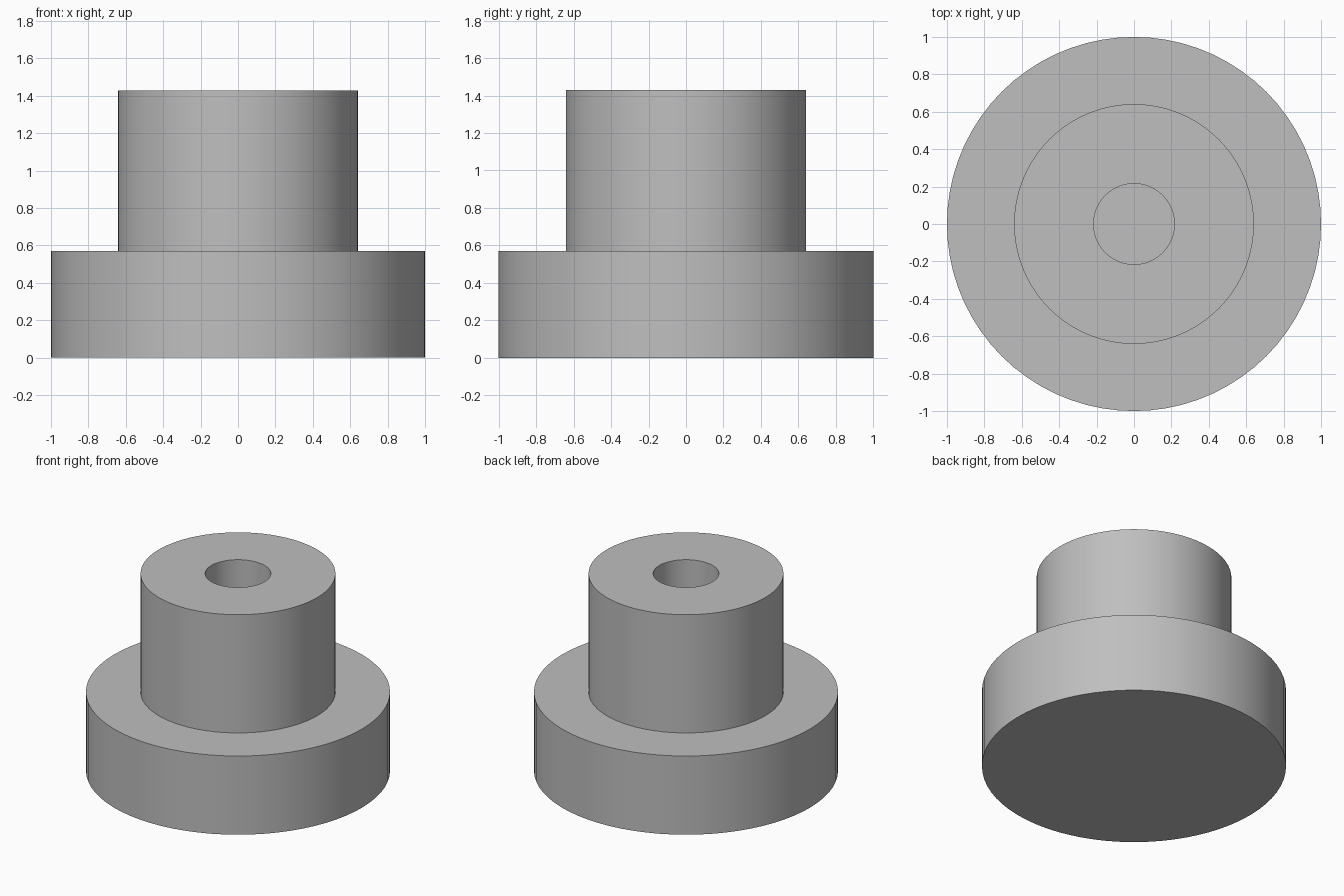
import bpy, bmesh, math

if "Cube" in bpy.data.objects:
    bpy.data.objects.remove(bpy.data.objects["Cube"])

grey = bpy.data.materials.new("mid grey")
grey.diffuse_color = (0.52, 0.52, 0.52, 1)
grey.use_nodes = True
grey.node_tree.nodes["Principled BSDF"].inputs["Base Color"].default_value = grey.diffuse_color

# Half section: flange, hub, blind bore (radius, height)
profile = [(0, 0), (1, 0), (1, 0.571), (0.641, 0.571), (0.641, 1.429),
           (0.216, 1.429), (0.216, 0.571), (0, 0.571)]

bm = bmesh.new()
verts = [bm.verts.new((r, 0, z)) for r, z in profile]
edges = [bm.edges.new(pair) for pair in zip(verts, verts[1:])]
bmesh.ops.spin(bm, geom=verts + edges, cent=(0, 0, 0), axis=(0, 0, 1),
               angle=2 * math.pi, steps=72)
bmesh.ops.remove_doubles(bm, verts=bm.verts, dist=1e-4)
bmesh.ops.recalc_face_normals(bm, faces=bm.faces)

mesh = bpy.data.meshes.new("flanged_hub")
bm.to_mesh(mesh)
bm.free()
mesh.materials.append(grey)
hub = bpy.data.objects.new("flanged_hub", mesh)
bpy.context.collection.objects.link(hub)

# Smooth walls, crisp rims
bpy.context.view_layer.objects.active = hub
hub.select_set(True)
bpy.ops.object.shade_smooth_by_angle(angle=math.radians(30))
